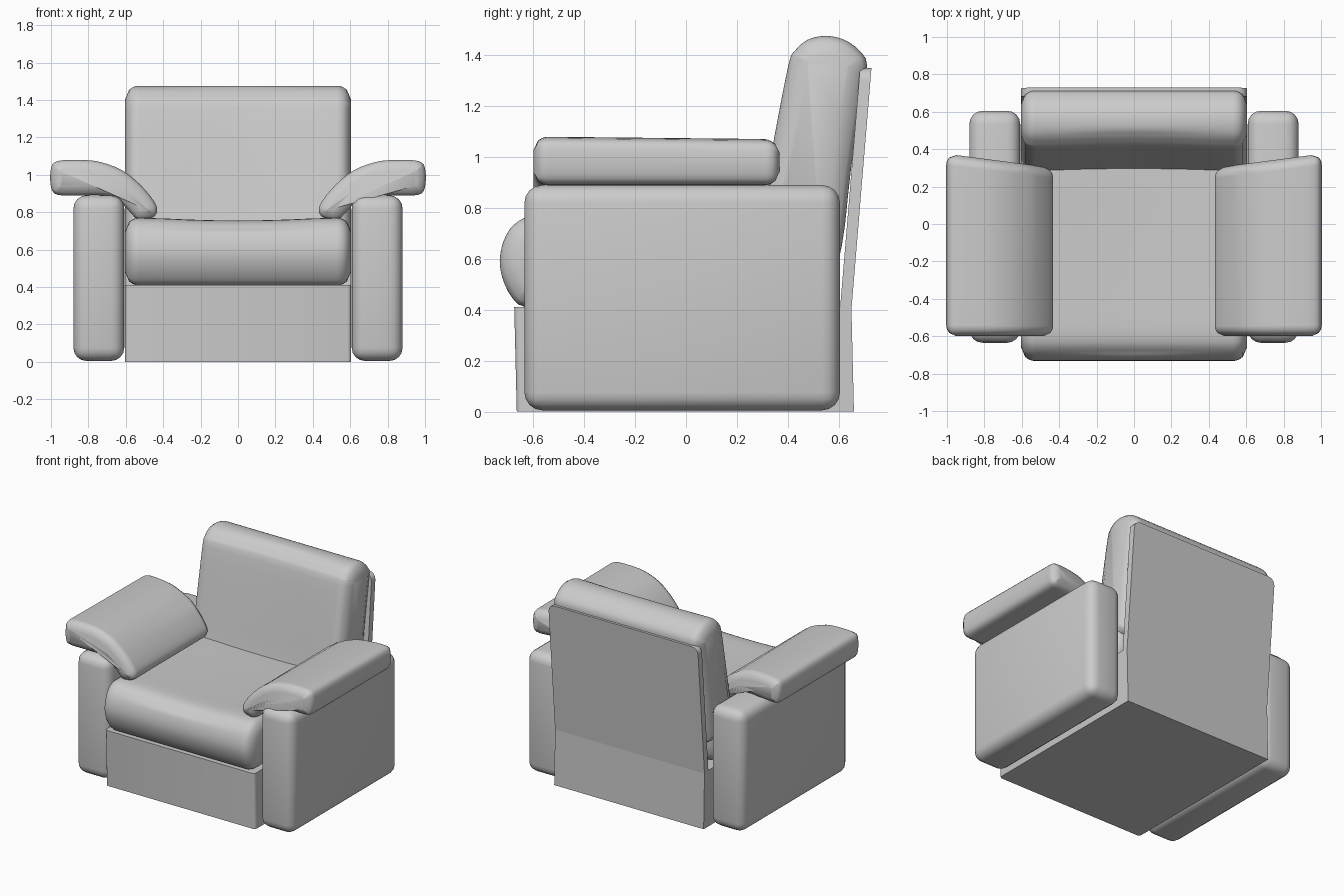
import bpy, bmesh, math
from mathutils import Vector

cube = bpy.data.objects.get("Cube")
if cube:
    bpy.data.objects.remove(cube)

fabric = bpy.data.materials.new("light grey fabric")
fabric.use_nodes = True
GREY = (0.6, 0.6, 0.6, 1)
fabric.diffuse_color = GREY
fabric.node_tree.nodes["Principled BSDF"].inputs["Base Color"].default_value = GREY


def finish(name, bm, angle=40):
    bmesh.ops.recalc_face_normals(bm, faces=bm.faces)
    mesh = bpy.data.meshes.new(name)
    bm.to_mesh(mesh)
    bm.free()
    mesh.materials.append(fabric)
    obj = bpy.data.objects.new(name, mesh)
    bpy.context.collection.objects.link(obj)
    bpy.ops.object.select_all(action='DESELECT')
    obj.select_set(True)
    bpy.context.view_layer.objects.active = obj
    bpy.ops.object.shade_smooth_by_angle(angle=math.radians(angle))
    return obj


def box(name, low, high, radius=0, segments=4, pick=lambda e: True, shape=lambda co: co):
    """Box between two corners; picked edges are rounded, then the points reshaped."""
    bm = bmesh.new()
    bmesh.ops.create_cube(bm, size=1)
    low, high = Vector(low), Vector(high)
    for v in bm.verts:
        v.co = (low + high) / 2 + v.co * (high - low)
    if radius:
        bmesh.ops.bevel(bm, geom=[e for e in bm.edges if pick(e)], offset=radius,
                        segments=segments, profile=0.5, affect='EDGES')
    for v in bm.verts:
        v.co = shape(v.co)
    return finish(name, bm)


def smooth_loop(points, steps=3):
    """Closed Catmull-Rom curve through the points."""
    pts = [Vector(p) for p in points]
    n, out = len(pts), []
    for i in range(n):
        a, b, c, d = (pts[(i + k) % n] for k in (-1, 0, 1, 2))
        for s in range(steps):
            t = s / steps
            out.append(b + (c - a) * t / 2 + (2 * a - 5 * b + 4 * c - d) * t * t / 2
                       + (3 * b - a - 3 * c + d) * t ** 3 / 2)
    return out


def cushion(name, points, start, end, radius, place):
    """Loft a rounded profile from start to end, with padded rims at both ends."""
    loop = smooth_loop(points)
    n = len(loop)
    area = sum(loop[i - 1].cross(loop[i]) for i in range(n))
    side = 1 if area > 0 else -1
    inward = []
    for i in range(n):
        d = (loop[(i + 1) % n] - loop[i - 1]).normalized()
        inward.append(Vector((-d.y, d.x)) * side)
    # Each station is a position along the length and an inset of the profile
    quarter = [k * math.pi / 10 for k in range(6)]
    rim = [(radius * (1 - math.cos(a)), radius * (1 - math.sin(a))) for a in quarter]
    rim = sorted((radius - i, radius - t) for t, i in rim)
    rim = [(t, radius - math.sqrt(max(0, radius ** 2 - (radius - t) ** 2))) for t, _ in rim]
    inner = [(start + radius + (end - start - 2 * radius) * k / 8, 0) for k in range(1, 8)]
    stations = ([(start + t, i) for t, i in rim] + inner
                + [(end - t, i) for t, i in reversed(rim)])
    bm = bmesh.new()
    rings = [[bm.verts.new(place(p + w * inset, t)) for p, w in zip(loop, inward)]
             for t, inset in stations]
    for r, s in zip(rings, rings[1:]):
        for i in range(n):
            bm.faces.new((r[i - 1], r[i], s[i], s[i - 1]))
    bm.faces.new(rings[0])
    bm.faces.new(rings[-1])
    return finish(name, bm)


HALF = 0.605


def sag(x):
    return max(0, 1 - (x / 0.45) ** 2)


# Base plinth, with softened front corners
def upright_front(e):
    a, b = (v.co for v in e.verts)
    return abs(a.z - b.z) > 0.1 and a.y < 0


box("base", (-HALF, -0.665, 0), (HALF, 0.66, 0.41), 0.02, 3, upright_front,
    lambda c: Vector((c.x, c.y - 0.01 * c.z / 0.41, c.z)))


# Leaning back panel with rounded top corners
def top_corner(e):
    a, b = (v.co for v in e.verts)
    return abs(a.y - b.y) > 0.02 and a.z > 1


box("back_panel", (-HALF, 0.605, 0.40), (HALF, 0.65, 1.35), 0.05, 4, top_corner,
    lambda c: Vector((c.x, c.y + 0.083 * (c.z - 0.4), c.z)))

# Seat cushion, profile in depth and height
seat = [(-0.635, 0.412), (-0.685, 0.45), (-0.72, 0.52), (-0.732, 0.595), (-0.715, 0.675),
        (-0.675, 0.735), (-0.6, 0.768), (-0.4, 0.765), (0, 0.757), (0.4, 0.75),
        (0.52, 0.72), (0.55, 0.6), (0.52, 0.45), (0.4, 0.412), (0, 0.412), (-0.5, 0.412)]
cushion("seat_cushion", seat, -HALF, HALF, 0.075,
        lambda p, x: (x, p.x, p.y - 0.014 * sag(x) * (p.y > 0.7)))

# Back cushion, leaning against the panel
back = [(0.27, 0.64), (0.293, 0.78), (0.34, 1.04), (0.402, 1.36), (0.43, 1.42),
        (0.48, 1.462), (0.55, 1.476), (0.62, 1.462), (0.68, 1.42), (0.712, 1.36),
        (0.69, 1.22), (0.648, 0.95), (0.612, 0.65), (0.56, 0.58), (0.33, 0.58)]
cushion("back_cushion", back, -HALF, HALF, 0.075,
        lambda p, x: (x, p.x + 0.012 * sag(x) * (p.x < 0.5), p.y))

# Arms and the curved pads that drape over them
pad = [(1.0, 0.935), (1.0, 1.035), (0.965, 1.074), (0.85, 1.08), (0.74, 1.07),
       (0.62, 1.025), (0.52, 0.945), (0.45, 0.86), (0.432, 0.81), (0.455, 0.772),
       (0.53, 0.757), (0.59, 0.815), (0.65, 0.87), (0.72, 0.89), (0.85, 0.89),
       (0.965, 0.893)]


def pad_place(side):
    def place(p, y):
        along = (y + 0.6) / 0.9
        slant = 0.075 * (p.x - 0.43) / 0.57
        return (side * p.x, y + slant * along, p.y - 0.01 * along * (p.y > 1))
    return place


for label, side in (("left", 1), ("right", -1)):
    x0, x1 = sorted((side * 0.608, side * 0.88))
    box(label + "_arm", (x0, -0.635, 0.005), (x1, 0.605, 0.89), 0.07)
    cushion(label + "_arm_pad", pad, -0.6, 0.3, 0.055, pad_place(side))
